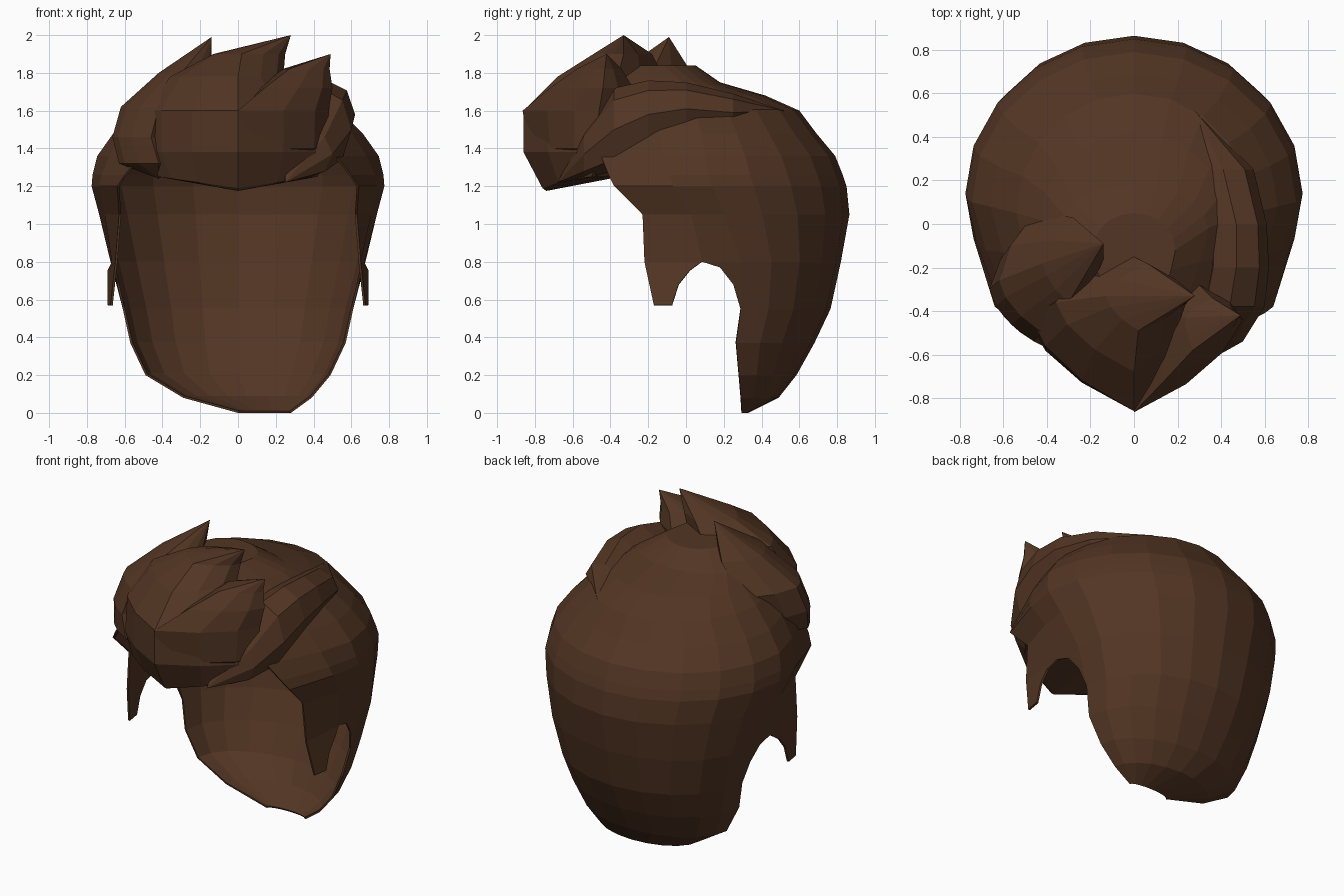
import bpy, bmesh, math

if "Cube" in bpy.data.objects:
    bpy.data.objects.remove(bpy.data.objects["Cube"])

brown = bpy.data.materials.new("brown_hair")
brown.diffuse_color = (0.085, 0.036, 0.017, 1)
brown.use_nodes = True
brown.node_tree.nodes["Principled BSDF"].inputs["Base Color"].default_value = brown.diffuse_color


def finish(name, bm):
    mesh = bpy.data.meshes.new(name)
    bm.to_mesh(mesh)
    bm.free()
    ob = bpy.data.objects.new(name, mesh)
    bpy.context.collection.objects.link(ob)
    mesh.materials.append(brown)
    return ob


def loft(name, start, rings, end):
    """Closed lock of hair: a point, a run of rings, a point."""
    bm = bmesh.new()
    vs = [[bm.verts.new(p) for p in r] for r in rings]
    a, b = bm.verts.new(start), bm.verts.new(end)
    n = len(vs[0])
    for i in range(n):
        j = (i + 1) % n
        bm.faces.new((a, vs[0][j], vs[0][i]))
        bm.faces.new((b, vs[-1][i], vs[-1][j]))
        for r, s in zip(vs, vs[1:]):
            bm.faces.new((r[i], r[j], s[j], s[i]))
    bmesh.ops.recalc_face_normals(bm, faces=bm.faces)
    return finish(name, bm)


def prow(z, px, py, cx, cy, rx, back, dz=0.0):
    """Level ring with a keel in front; dz lifts the rear half."""
    pts = [(px, py, z)]
    right = [(0.5, 0.68), (0.85, 0.32), (1.0, 0.0)]
    for s, f in right:
        pts.append((px + (cx + rx - px) * s, cy + (py - cy) * f, z + dz * s))
    pts += [(cx + rx * .7, (cy + back) / 2, z + dz), (cx, back, z + dz),
            (cx - rx * .7, (cy + back) / 2, z + dz)]
    for s, f in reversed(right):
        pts.append((px + (cx - rx - px) * s, cy + (py - cy) * f, z + dz * s))
    return pts


def oval(y, cx, cz, rx, rz, n=8):
    """Upright ring for locks that sweep backwards."""
    return [(cx + rx * math.cos(2 * math.pi * i / n), y,
             cz + rz * math.sin(2 * math.pi * i / n)) for i in range(n)]


def half_row(z, xf, yf, cy, w, yb):
    pts = [(xf, yf, z), (xf + .72 * (w - xf), yf + .6 * (cy - yf), z)]
    for k in range(6):
        a = math.pi / 2 * k / 5
        pts.append((w * math.cos(a), cy + (yb - cy) * math.sin(a), z))
    return pts


# Main cap: dome, back and nape, as rows (z, front x, front y, centre y, width, back y)
upper = [(.8, .65, -.22, .29, .675, .82), (1.05, .63, -.23, .2, .735, .865),
         (1.2, .64, -.38, .14, .775, .85), (1.26, .6, -.41, .12, .77, .83),
         (1.36, .52, -.45, .1, .745, .79), (1.48, .45, -.45, .08, .66, .69),
         (1.6, .4, -.45, .05, .54, .6), (1.68, .3, -.42, .02, .43, .42),
         (1.75, .22, -.4, -.02, .34, .18), (1.84, .12, -.35, -.12, .19, .05)]
nape = [(.55, .29, .61, .765), (.37, .265, .57, .68), (.2, .28, .49, .585),
        (.08, .29, .34, .49), (0.0, .295, .14, .33)]

bm = bmesh.new()


def make_row(half, shift=0):
    full = half + [(-x, y, z) for x, y, z in reversed(half[:-1])]
    return [bm.verts.new((x + shift, y, z)) for x, y, z in full]


def strip(a, b):
    for i in range(len(a) - 1):
        bm.faces.new((a[i], a[i + 1], b[i + 1], b[i]))


rows = [make_row(half_row(*r)) for r in upper]
for a, b in zip(rows, rows[1:]):
    strip(a, b)
bm.faces.new(rows[-1])
low = rows[0]
prev = low[2:-2]
for z, cy, w, yb in nape:
    row = make_row(half_row(z, 0, 0, cy, w, yb)[2:], {0: .14, .08: .05}.get(z, 0))
    strip(row, prev)
    prev = row
    if z == .55:
        # Rounded ear arches and sideburns
        for s, p, q, r, e in ((1, low[0], low[1], low[2], row[0]),
                              (-1, low[-1], low[-2], low[-3], row[-1])):
            def new(pts):
                return [bm.verts.new((s * x, y, z)) for x, y, z in pts]
            front = new([(.69, .02, .755), (.69, -.04, .68),
                         (.69, -.075, .57), (.675, -.17, .57)])
            rear = new([(.66, .18, .77), (.64, .25, .68)])
            for face in ([q] + front + [p], [r, e] + rear[::-1] + [q]):
                bm.faces.new(face if s > 0 else face[::-1])
bmesh.ops.recalc_face_normals(bm, faces=bm.faces)
if sum(f.normal.y * f.calc_area() for f in bm.faces) < 0:
    bmesh.ops.reverse_faces(bm, faces=bm.faces)
cap = finish("hair_cap", bm)
solid = cap.modifiers.new("thickness", "SOLIDIFY")
solid.thickness = 0.012
solid.offset = -1

# Front quiff with a central keel and a swept tip
loft("front_quiff", (0, -.74, 1.175),
     [prow(1.19, 0, -.76, 0, -.5, .42, -.35, .06),
      prow(1.38, 0, -.86, 0, -.45, .48, -.2),
      prow(1.6, 0, -.86, -.03, -.42, .45, -.15),
      prow(1.78, 0, -.68, -.06, -.36, .3, -.12),
      prow(1.9, .02, -.49, .06, -.33, .19, -.18)], (.28, -.33, 2.0))

# Right quiff lock, sharing the keel
loft("right_quiff_lock", (.2, -.6, 1.24),
     [prow(1.4, .02, -.83, .24, -.48, .23, -.3),
      prow(1.6, .0, -.865, .24, -.46, .24, -.28),
      prow(1.72, .14, -.72, .3, -.44, .2, -.28),
      prow(1.82, .27, -.58, .36, -.43, .125, -.34)], (.49, -.42, 1.9))

# Left lock rising to a point
loft("left_lock", (-.42, -.46, 1.24),
     [prow(1.32, -.42, -.56, -.46, -.36, .17, -.16),
      prow(1.46, -.46, -.54, -.49, -.3, .175, -.02),
      prow(1.62, -.42, -.5, -.45, -.26, .17, .06),
      prow(1.8, -.3, -.36, -.28, -.18, .14, .03)], (-.14, -.09, 1.99))

# Right lock sweeping back over the side
loft("right_side_lock", (.25, -.68, 1.22),
     [oval(-.54, .36, 1.37, .14, .13), oval(-.38, .44, 1.5, .16, .22),
      oval(-.2, .47, 1.58, .15, .18), oval(0, .47, 1.61, .14, .14),
      oval(.25, .41, 1.59, .14, .1)], (.28, .52, 1.6))
